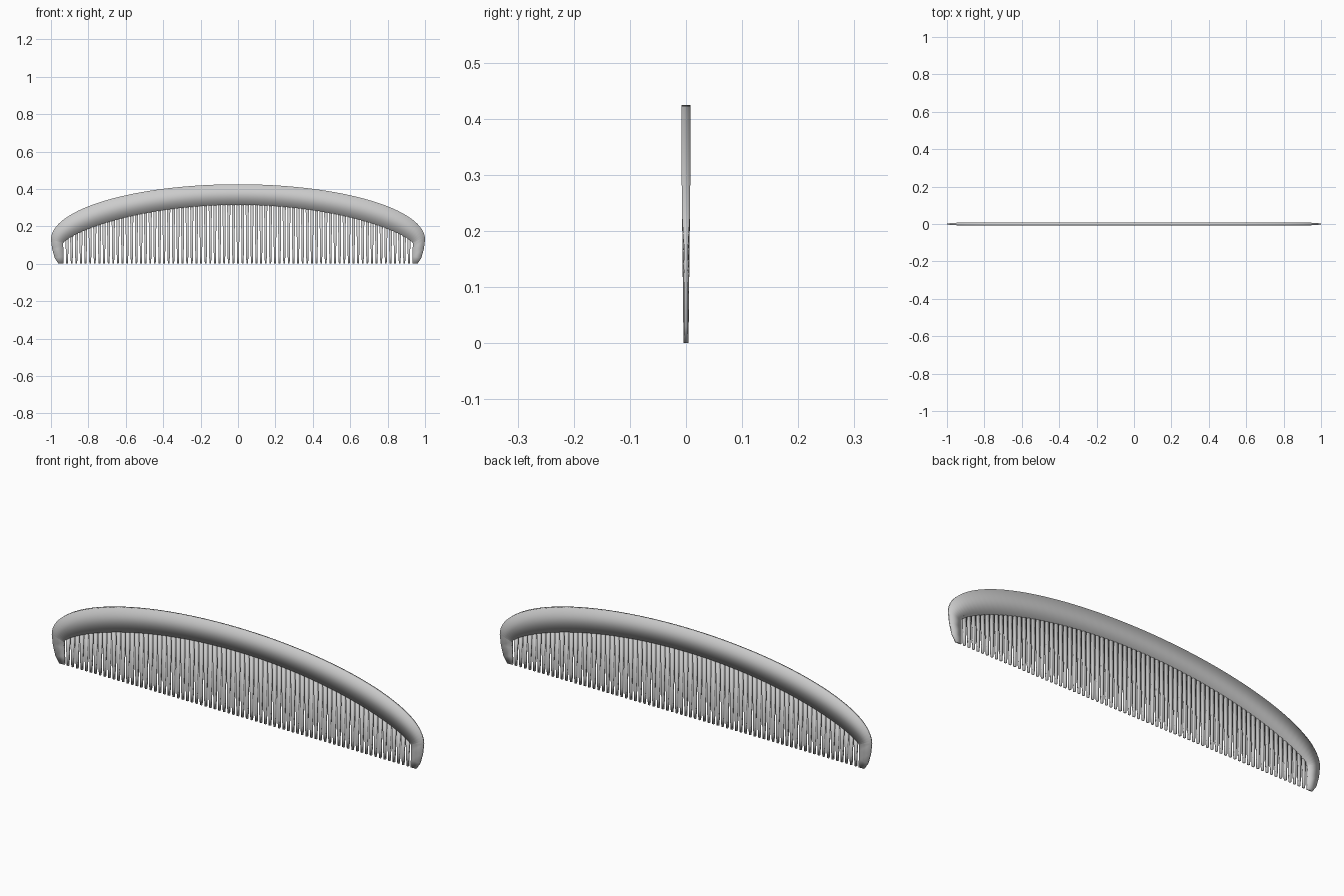
import bpy, bmesh
from math import sin, cos, pi

if "Cube" in bpy.data.objects:
    bpy.data.objects.remove(bpy.data.objects["Cube"])

def half_thick(x, z):
    # thinner toward the tips and toward the outer ends
    t = 0.0045 + 0.0035 * min(1, z / 0.32)
    return t - max(0, abs(x) - 0.95) / 0.05 * (t - 0.003)

def arch_z(x):
    u = min(1, abs(x) / 0.935)
    return 0.11 + 0.205 * (1 - u * u) ** 0.75

def finish(name, bm):
    # fully smooth shading, soft across the rims as well
    bmesh.ops.recalc_face_normals(bm, faces=bm.faces[:])
    for f in bm.faces:
        f.smooth = True
    me = bpy.data.meshes.new(name)
    bm.to_mesh(me)
    bm.free()
    bpy.context.collection.objects.link(bpy.data.objects.new(name, me))

def loft(bm, rings):
    # bridge successive four-sided sections and cap both ends
    rings = [[bm.verts.new(p) for p in r] for r in rings]
    for a, b in zip(rings, rings[1:]):
        for k in range(4):
            j = (k + 1) % 4
            bm.faces.new((a[k], a[j], b[j], b[k]))
    bm.faces.new(rings[0])
    bm.faces.new(rings[-1])

# Curved spine with its two end guards: (outer, inner) outline pairs
right = [((0.960, 0), (0.932, 0)), ((0.980, 0.03), (0.933, 0.04)),
         ((0.994, 0.08), (0.934, 0.08))]
N = 64
arch = []
for i in range(N + 1):
    t = pi * i / N
    x = 0.935 * cos(t)
    arch.append(((cos(t), 0.13 + 0.295 * sin(t)), (x, arch_z(x))))
left = [((-o[0], o[1]), (-n[0], n[1])) for o, n in reversed(right)]
rings = []
for (ox, oz), (ix, iz) in right + arch + left:
    a, b = half_thick(ox, oz), half_thick(ix, iz)
    rings.append([(ox, -a, oz), (ox, a, oz), (ix, b, iz), (ix, -b, iz)])
bm = bmesh.new()
loft(bm, rings)
finish("comb_spine", bm)

# Row of tapered teeth
bm = bmesh.new()
COUNT = 75
for i in range(COUNT):
    x = (i - (COUNT - 1) / 2) * 0.0247
    top = arch_z(x) + 0.006
    rings = []
    for z, w in ((0, 0.0045), (0.04, 0.006), (top, 0.0085)):
        h = half_thick(0, z) * 0.96
        rings.append([(x - w, -h, z), (x + w, -h, z), (x + w, h, z), (x - w, h, z)])
    loft(bm, rings)
finish("comb_teeth", bm)
